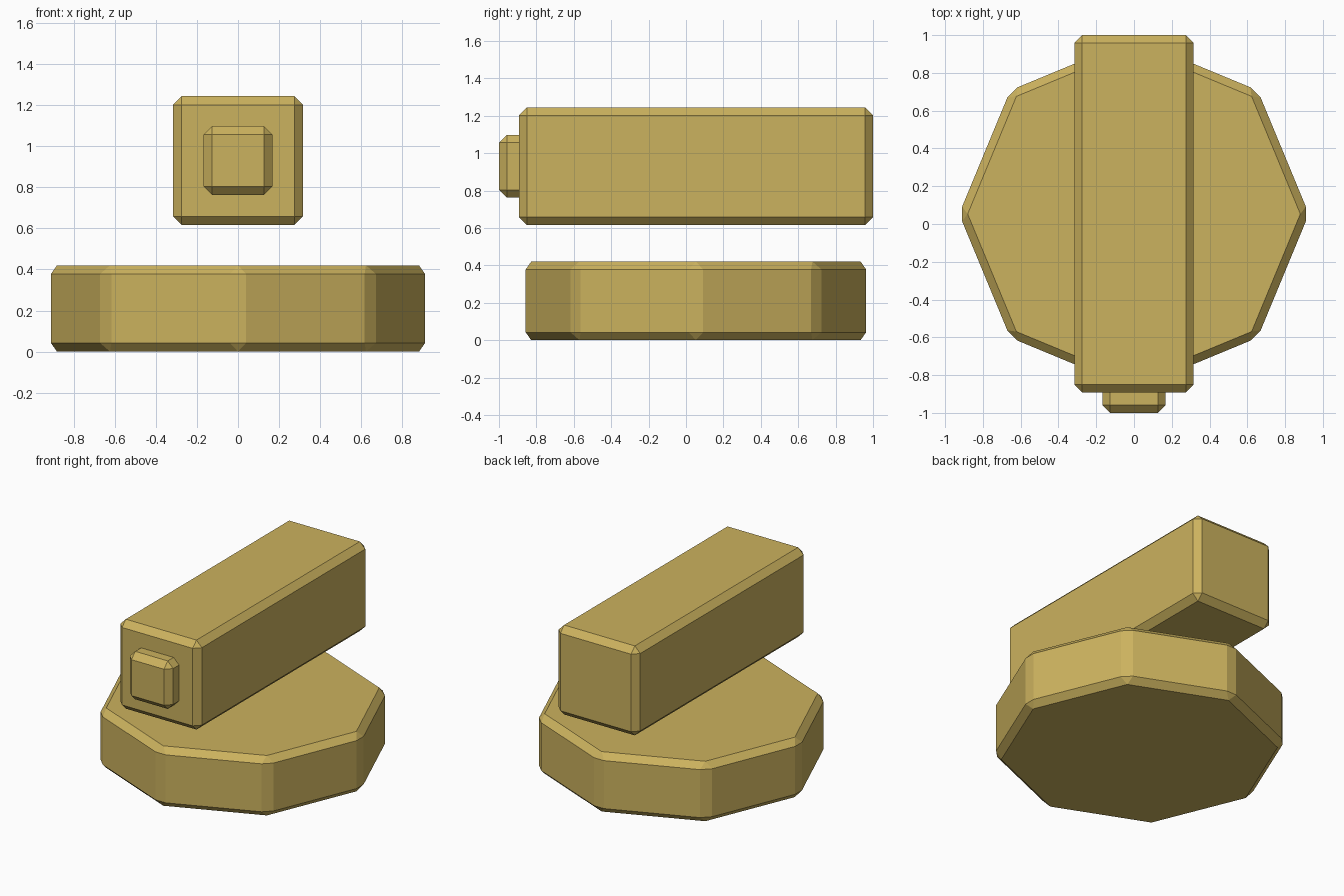
import bpy
import math

cube = bpy.data.objects.get("Cube")
if cube:
    bpy.data.objects.remove(cube, do_unlink=True)

# Single flat colour
sand = bpy.data.materials.new("sand_yellow")
sand.use_nodes = True
colour = (0.60, 0.445, 0.112, 1)
sand.diffuse_color = colour
sand.node_tree.nodes["Principled BSDF"].inputs["Base Color"].default_value = colour

BEVEL = 0.042


def finish(name):
    """Name the active object, colour it and chamfer its edges."""
    obj = bpy.context.object
    obj.name = name
    obj.data.materials.append(sand)
    bpy.ops.object.transform_apply(location=False, rotation=True, scale=True)
    chamfer = obj.modifiers.new("chamfer", "BEVEL")
    chamfer.width = BEVEL
    chamfer.segments = 1
    return obj


def block(name, low, high):
    """Chamfered box between two opposite corners."""
    centre = [(a + b) / 2 for a, b in zip(low, high)]
    bpy.ops.mesh.primitive_cube_add(size=1, location=centre)
    bpy.context.object.scale = [b - a for a, b in zip(low, high)]
    return finish(name)


# Octagonal base, corners pointing along the axes
bpy.ops.mesh.primitive_cylinder_add(vertices=8, radius=0.926, depth=0.42,
                                    location=(0, 0.053, 0.21))
finish("base")

# Long floating body and the small muzzle at its front
block("body", (-0.316, -0.893, 0.616), (0.316, 1.0, 1.243))
block("muzzle", (-0.168, -1.0, 0.762), (0.168, -0.79, 1.098))
